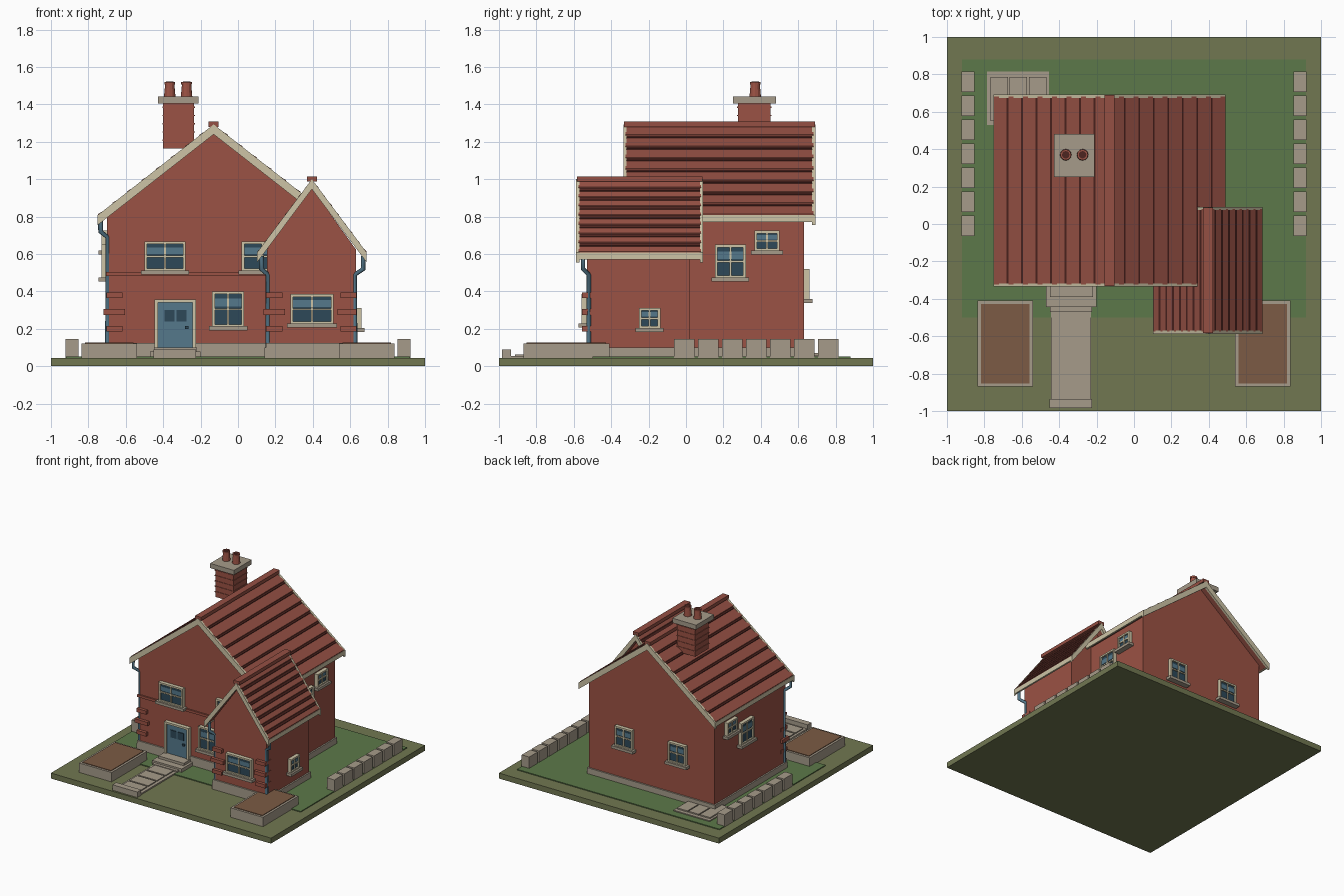
import bpy, bmesh, math
from mathutils import Matrix, Vector

if "Cube" in bpy.data.objects:
    bpy.data.objects.remove(bpy.data.objects["Cube"])


def material(name, r, g, b):
    m = bpy.data.materials.new(name)
    m.use_nodes = True
    m.diffuse_color = (r, g, b, 1)
    m.node_tree.nodes["Principled BSDF"].inputs["Base Color"].default_value = (r, g, b, 1)
    return m


BRICK = material("brick red", .33, .085, .058)
TILE = material("roof tile red", .30, .08, .057)
GROOVE = material("dark tile edge", .075, .018, .014)
EARTH = material("olive ground", .165, .185, .083)
LAWN = material("lawn green", .107, .19, .067)
STONE = material("pale stone", .38, .33, .255)
CREAM = material("cream trim", .61, .55, .38)
SOIL = material("soil brown", .2, .105, .058)
BLUE = material("slate blue", .09, .19, .26)
GLASS = material("dark glass", .026, .065, .098)


class Part:
    """Collects prisms and boxes into one object."""
    def __init__(self, name, matrix=None):
        self.name, self.matrix = name, matrix or Matrix()
        self.bm, self.mats = bmesh.new(), []

    def prism(self, mat, profile, y0, y1):
        if mat not in self.mats:
            self.mats.append(mat)
        idx = self.mats.index(mat)
        a = [self.bm.verts.new((x, y0, z)) for x, z in profile]
        b = [self.bm.verts.new((x, y1, z)) for x, z in profile]
        n = len(a)
        faces = [self.bm.faces.new(a), self.bm.faces.new(b[::-1])]
        faces += [self.bm.faces.new((a[i], b[i], b[(i + 1) % n], a[(i + 1) % n])) for i in range(n)]
        for f in faces:
            f.material_index = idx
        return self

    def box(self, mat, x0, x1, y0, y1, z0, z1):
        return self.prism(mat, [(x0, z0), (x1, z0), (x1, z1), (x0, z1)], y0, y1)

    def done(self):
        bmesh.ops.recalc_face_normals(self.bm, faces=self.bm.faces)
        self.bm.transform(self.matrix)
        me = bpy.data.meshes.new(self.name)
        self.bm.to_mesh(me)
        self.bm.free()
        for m in self.mats:
            me.materials.append(m)
        ob = bpy.data.objects.new(self.name, me)
        bpy.context.collection.objects.link(ob)


# Ground and lawn
Part("ground").box(EARTH, -1, 1, -1, 1, 0, .045).done()
Part("lawn").box(LAWN, -.92, .92, -.5, .88, .04, .052).done()


# Gabled walls with stone plinth
def walls(name, x0, x1, y0, y1, eave, apex):
    p = Part(name + "_walls")
    p.prism(BRICK, [(x0, .05), (x1, .05), (x1, eave), ((x0 + x1) / 2, apex), (x0, eave)], y0, y1)
    p.done()
    p = Part(name + "_plinth")
    p.box(STONE, x0 - .012, x1 + .012, y0 - .012, y1 + .012, .045, .1)
    p.box(STONE, x0 - .006, x1 + .006, y0 - .012, y0 + .02, .1, .125).done()


walls("house", -.70, .44, -.29, .63, .8, 1.245)
walls("wing", .155, .63, -.53, .02, .625, .955)


# Roof: decking, stepped tile courses, bargeboards, fascias and ridge
def roof(name, cx, top, half, eave, y0, y1, courses=8):
    slope = (top - eave) / half
    deck, trim = Part(name + "_tiles"), Part(name + "_bargeboards")
    for side in (-1, 1):
        def at(t, v):
            return cx + side * t, top - slope * t + v

        def band(part, mat, t0, t1, low, up0, up1, ya, yb):
            part.prism(mat, [at(t0, low), at(t1, low), at(t1, up1), at(t0, up0)], ya, yb)
        band(deck, TILE, 0, half - .01, -.035, 0, 0, y0 + .012, y1 - .012)
        step = half / courses
        for i in range(courses):
            t = i * step
            band(deck, TILE, t, t + step - .002, -.01, 0, .012, y0 + .012, y1 - .012)
            if i:
                band(deck, GROOVE, t - .003, t + .008, -.01, .006, .006, y0 + .01, y1 - .01)
        for ya in (y0, y1 - .018):
            band(trim, CREAM, 0, half, -.045, .008, .008, ya, ya + .018)
        x = cx + side * half
        trim.box(CREAM, min(x, x - side * .014), max(x, x - side * .014), y0, y1, eave - .028, eave + .008)
    deck.done()
    trim.done()
    Part(name + "_ridge").box(TILE, cx - .027, cx + .027, y0 + .004, y1 - .004, top - .005, top + .023).done()


roof("house_roof", -.13, 1.285, .62, .8, -.335, .693)
roof("wing_roof", .395, .992, .293, .6, -.588, .092)


# Windows: local x runs along the wall, -y points outward
def wall_frame(facing, along, plane):
    angle, loc = {"front": (0, (along, plane, 0)), "back": (math.pi, (along, plane, 0)),
                  "left": (math.pi / 2, (plane, along, 0)),
                  "right": (-math.pi / 2, (plane, along, 0))}[facing]
    return Matrix.Translation(Vector(loc)) @ Matrix.Rotation(angle, 4, "Z")


def window(name, facing, along, plane, w, z0, z1):
    p, h, f = Part(name, wall_frame(facing, along, plane)), w / 2, .014
    p.box(GLASS, -h + .004, h - .004, -.018, .01, z0, z1 - .004)
    p.box(BLUE, -h + f, h - f, -.021, -.01, z0 + (z1 - z0) * .58, z0 + (z1 - z0) * .8)
    for s in (-1, 1):
        x = s * (h - f / 2)
        p.box(CREAM, x - f / 2, x + f / 2, -.03, .01, z0, z1)
    p.box(CREAM, -h, h, -.03, .01, z1 - f, z1)
    p.box(CREAM, -h, h, -.03, .01, z0, z0 + f)
    p.box(CREAM, -.005, .005, -.027, 0, z0, z1)
    mid = (z0 + z1) / 2
    p.box(CREAM, -h, h, -.027, 0, mid - .005, mid + .005)
    p.box(STONE, -h - .018, h + .018, -.045, .01, z0 - .018, z0 + .004)
    p.done()


window("upper_window_right", "front", -.39, -.29, .22, .508, .667)
window("upper_window_left", "front", .13, -.29, .22, .508, .667)
window("lower_window", "front", -.053, -.29, .17, .21, .4)
window("wing_window", "front", .395, -.53, .23, .225, .385)
window("wing_side_window", "left", -.195, .63, .115, .2, .312)
for facing, x in (("left", .44), ("right", -.70)):
    window(facing + "_tall_window", facing, .237, x, .165, .47, .65)
    window(facing + "_small_window", facing, .433, x, .135, .615, .725)
for i, x in enumerate((.11, -.375)):
    window(f"back_window_{i + 1}", "back", x, .63, .16, .355, .52)

# Front door with frame, two panes and a handle
p = Part("front_door", wall_frame("front", -.335, -.29))
p.box(BLUE, -.095, .095, -.02, .01, .1, .345)
for s in (-1, 1):
    p.box(CREAM, s * .102 - .009, s * .102 + .009, -.032, .01, .1, .358)
    p.box(GLASS, s * .032 - .027, s * .032 + .027, -.026, -.01, .24, .3)
p.box(CREAM, -.111, .111, -.032, .01, .342, .358)
p.box(GLASS, .052, .07, -.034, -.01, .2, .215).done()

# Brick string course and corner quoins
Part("string_course").box(BRICK, -.705, .16, -.302, -.28, .483, .503).done()
p = Part("corner_quoins")
for corner, side, y in ((-.70, -1, -.29), (.155, -1, -.53), (.63, 1, -.53)):
    for z, extra in ((.2, 0), (.29, .014), (.38, 0)):
        ends = sorted((corner + side * (.004 + extra * (side < 0)), corner - side * (.083 + extra)))
        p.box(BRICK, *ends, y - .025, y + .06, z - .015, z + .015)
p.done()

# Chimney with brick bands, cap and two tapered pots
p = Part("chimney")
p.box(BRICK, -.4, -.235, .277, .452, 1.165, 1.41)
for i in range(5):
    z = 1.205 + i * .044
    p.box(BRICK, -.404, -.231, .273, .456, z, z + .007)
p.box(STONE, -.428, -.212, .25, .48, 1.405, 1.443).done()
for i, x in enumerate((-.365, -.275)):
    for name, mat, r0, r1, z, d in ((f"chimney_pot_{i + 1}", BRICK, .031, .024, 1.477, .075),
                                    (f"pot_rim_{i + 1}", BRICK, .029, .029, 1.514, .014),
                                    (f"pot_opening_{i + 1}", GROOVE, .02, .02, 1.518, .01)):
        bpy.ops.mesh.primitive_cone_add(vertices=12, radius1=r0, radius2=r1, depth=d, location=(x, .37, z))
        ob = bpy.context.object
        ob.name = name
        ob.data.materials.append(mat)


# Downpipes bending from the eaves in to the walls
def downpipe(name, points):
    cu = bpy.data.curves.new(name, "CURVE")
    cu.dimensions = "3D"
    cu.bevel_depth, cu.bevel_resolution, cu.use_fill_caps = .013, 1, True
    sp = cu.splines.new("POLY")
    sp.points.add(len(points) - 1)
    for q, co in zip(sp.points, points):
        q.co = (*co, 1)
    cu.materials.append(BLUE)
    bpy.context.collection.objects.link(bpy.data.objects.new(name, cu))


for name, xe, xw, y, eave in (("house_downpipe", -.735, -.697, -.28, .79),
                              ("wing_right_downpipe", .125, .16, -.52, .59),
                              ("wing_left_downpipe", .67, .625, -.52, .59)):
    downpipe(name, [(xe, y - .03, eave), (xe, y - .03, eave - .07), (xw, y, eave - .1), (xw, y, .1)])

# Doorstep and garden path
p = Part("doorstep")
p.box(STONE, -.47, -.2, -.445, -.28, .045, .08)
p.box(STONE, -.45, -.225, -.47, -.28, .045, .066)
p.box(STONE, -.45, -.22, -.39, -.28, .08, .1).done()
p = Part("garden_path").box(STONE, -.445, -.23, -.98, -.45, .045, .056)
for i in range(4):
    y = -.475 - i * .113
    p.box(STONE, -.425, -.255, y - .1, y, .05, .064)
p.box(STONE, -.452, -.225, -.985, -.935, .045, .09).done()

# Back patio slabs
p = Part("patio").box(STONE, -.785, -.455, .53, .815, .045, .06)
for i in range(3):
    x = -.768 + i * .103
    p.box(STONE, x, x + .094, .55, .785, .055, .07)
p.done()

# Planters and low block walls on both sides
for label, s in (("right", -1), ("left", 1)):
    p = Part(label + "_planter")
    x = s * .688
    p.box(STONE, x - .148, x + .148, -.87, -.41, .045, .122)
    p.box(SOIL, x - .13, x + .13, -.852, -.428, .1, .127).done()
    p = Part(label + "_block_wall")
    for i in range(7):
        y = -.065 + i * .1285
        p.box(STONE, s * .888 - .034, s * .888 + .034, y, y + .11, .045, .145)
    p.done()
